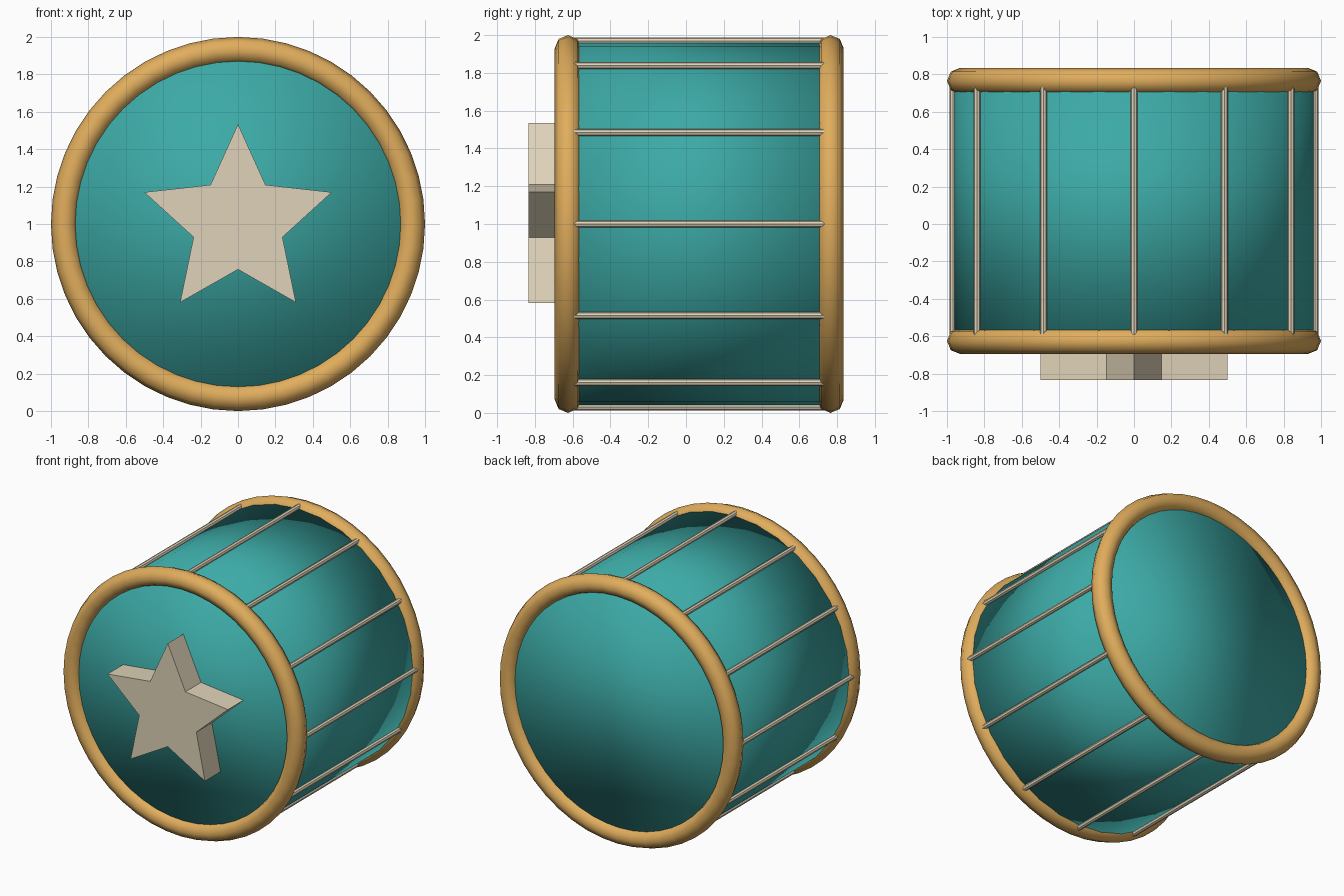
import bpy
import bmesh
from math import sin, cos, pi

cube = bpy.data.objects.get("Cube")
if cube:
    bpy.data.objects.remove(cube, do_unlink=True)


def make_material(name, rgb):
    mat = bpy.data.materials.new(name)
    mat.use_nodes = True
    mat.diffuse_color = (*rgb, 1)
    shader = next(n for n in mat.node_tree.nodes if n.type == 'BSDF_PRINCIPLED')
    shader.inputs["Base Color"].default_value = (*rgb, 1)
    return mat


teal = make_material("teal", (0.045, 0.40, 0.38))
gold = make_material("warm_gold", (0.75, 0.42, 0.11))
cream = make_material("cream", (0.74, 0.65, 0.48))

CENTRE_Z = 1.0
FRONT_Y, BACK_Y = -0.625, 0.765   # hoop centre planes
MID_Y = (FRONT_Y + BACK_Y) / 2


def finish(name, mat, smooth=True):
    obj = bpy.context.object
    obj.name = name
    obj.data.materials.append(mat)
    if smooth:
        bpy.ops.object.shade_smooth()
    return obj


def cylinder_along_y(name, mat, radius, length, sides, x, z):
    bpy.ops.mesh.primitive_cylinder_add(
        vertices=sides, radius=radius, depth=length,
        location=(x, MID_Y, z), rotation=(pi / 2, 0, 0))
    return finish(name, mat)


# Drum shell with both heads, softly shaded over the edges
shell = cylinder_along_y("drum_shell", teal, 0.96, BACK_Y - FRONT_Y + 0.05, 32, 0, CENTRE_Z)

# Hoops around both ends
for name, y in (("front_hoop", FRONT_Y), ("back_hoop", BACK_Y)):
    bpy.ops.mesh.primitive_torus_add(
        major_segments=48, minor_segments=8, major_radius=0.93, minor_radius=0.07,
        location=(0, y, CENTRE_Z), rotation=(pi / 2, 0, 0))
    finish(name, gold)

# Twelve tension rods running between the hoops
for i in range(12):
    a = i * pi / 6
    rod = cylinder_along_y(f"tension_rod_{i + 1}", cream, 0.019, BACK_Y - FRONT_Y - 0.03,
                           8, 0.968 * sin(a), CENTRE_Z + 0.968 * cos(a))
    bpy.ops.object.shade_smooth_by_angle()

# Raised five-pointed star on the front head
bm = bmesh.new()
outline = []
for i in range(10):
    r = 0.25 if i % 2 else 0.527
    a = i * pi / 5
    outline.append(bm.verts.new((r * sin(a), -0.835, 1.007 + r * cos(a))))
face = bm.faces.new(outline)
back = bmesh.ops.extrude_face_region(bm, geom=[face])
bmesh.ops.translate(bm, vec=(0, 0.19, 0),
                    verts=[v for v in back["geom"] if isinstance(v, bmesh.types.BMVert)])
bmesh.ops.recalc_face_normals(bm, faces=bm.faces)
mesh = bpy.data.meshes.new("front_star")
bm.to_mesh(mesh)
bm.free()
mesh.materials.append(cream)
bpy.context.collection.objects.link(bpy.data.objects.new("front_star", mesh))
